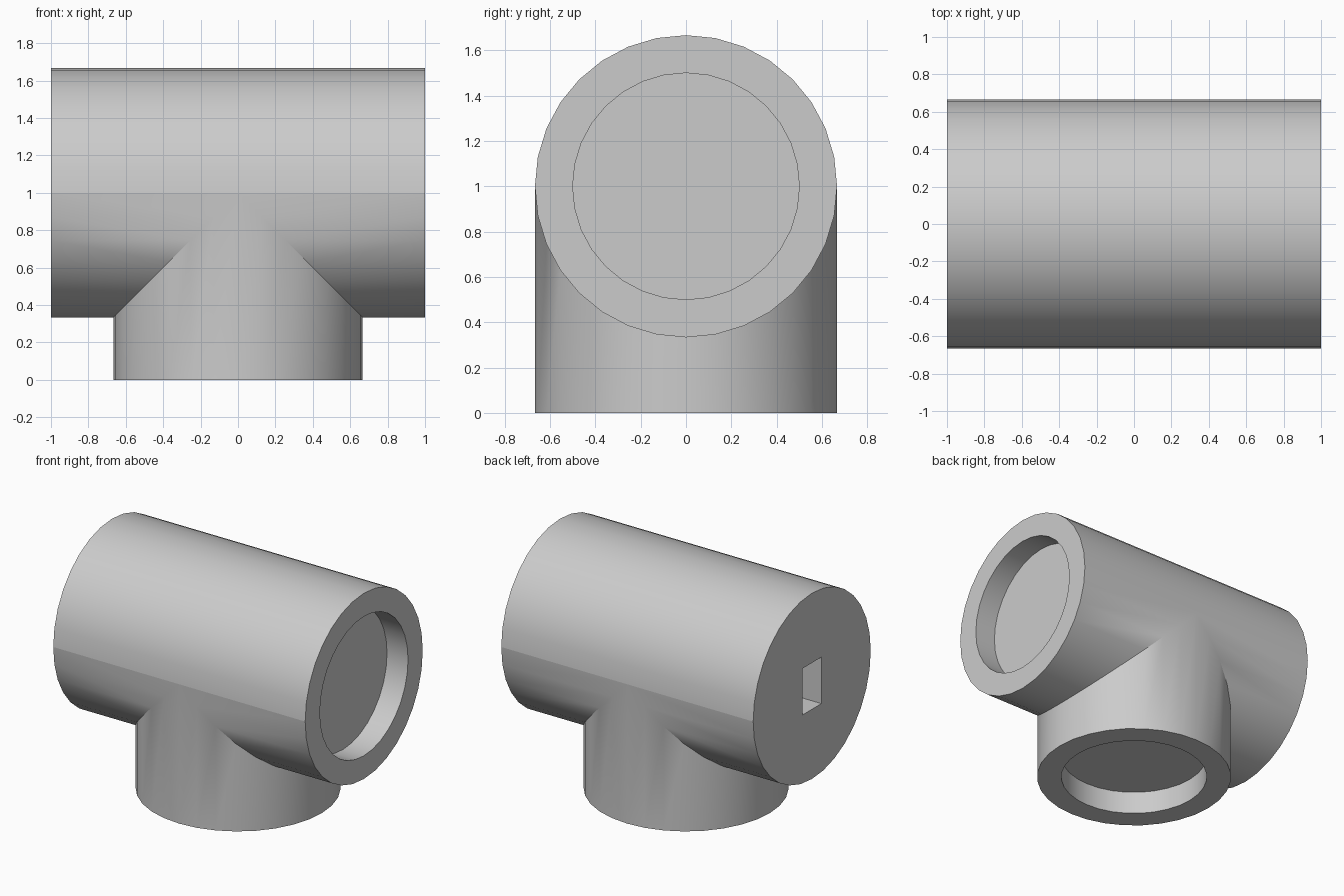
import bpy, bmesh, math
from mathutils import Vector

cube = bpy.data.objects.get("Cube")
if cube:
    bpy.data.objects.remove(cube)

SIDES = 32
R, BORE, DEPTH = 2 / 3, 0.5, 1 / 6
AXIS_Z = 1.0

grey = bpy.data.materials.new("plain grey")
grey.use_nodes = True
colour = (0.6, 0.6, 0.6, 1)
grey.diffuse_color = colour
grey.node_tree.nodes["Principled BSDF"].inputs["Base Color"].default_value = colour

bm = bmesh.new()
circle = [(math.cos(math.tau * i / SIDES), math.sin(math.tau * i / SIDES))
          for i in range(SIDES)]
pairs = [(circle[i], circle[(i + 1) % SIDES]) for i in range(SIDES)]


def face(points):
    """Add a face, dropping repeated corners."""
    unique = []
    for p in points:
        p = Vector(p)
        if all((p - q).length > 1e-5 for q in unique):
            unique.append(p)
    if len(unique) > 2:
        bm.faces.new([bm.verts.new(p) for p in unique])


def socket(place):
    """Flat rim, bore wall and floor; place maps (a, b, depth) to space."""
    rings = [(R, 0), (BORE, 0), (BORE, DEPTH)]
    for (r0, d0), (r1, d1) in zip(rings, rings[1:]):
        for (a, b), (c, d) in pairs:
            face([place(a * r0, b * r0, d0), place(c * r0, d * r0, d0),
                  place(c * r1, d * r1, d1), place(a * r1, b * r1, d1)])
    face([place(a * BORE, b * BORE, DEPTH) for a, b in circle])


# Main tube: whole strips above the axis, strips ending at the mitre below it
for (y0, z0), (y1, z1) in pairs:
    y0, z0, y1, z1 = (R * v for v in (y0, z0, y1, z1))
    if z0 + z1 > 0:
        face([(-1, y0, AXIS_Z + z0), (1, y0, AXIS_Z + z0),
              (1, y1, AXIS_Z + z1), (-1, y1, AXIS_Z + z1)])
    else:
        for s in (-1, 1):
            face([(s, y0, AXIS_Z + z0), (s * abs(z0), y0, AXIS_Z + z0),
                  (s * abs(z1), y1, AXIS_Z + z1), (s, y1, AXIS_Z + z1)])

# Branch tube: its top edge follows the same mitre
for (x0, y0), (x1, y1) in pairs:
    x0, y0, x1, y1 = (R * v for v in (x0, y0, x1, y1))
    face([(x0, y0, 0), (x1, y1, 0),
          (x1, y1, AXIS_Z - abs(x1)), (x0, y0, AXIS_Z - abs(x0))])

# Open sockets at the left end and the bottom, flat cap at the right end
socket(lambda a, b, d: (1 - d, a, AXIS_Z + b))
socket(lambda a, b, d: (a, b, d))
face([(-1, a * R, AXIS_Z + b * R) for a, b in circle])

bmesh.ops.remove_doubles(bm, verts=bm.verts, dist=1e-4)
bmesh.ops.recalc_face_normals(bm, faces=bm.faces)
mesh = bpy.data.meshes.new("tee_body")
bm.to_mesh(mesh)
bm.free()
mesh.materials.append(grey)
body = bpy.data.objects.new("tee_body", mesh)
bpy.context.collection.objects.link(body)

# Rectangular slot in the closed end
bpy.ops.mesh.primitive_cube_add(size=1, location=(-1, 0, AXIS_Z))
cutter = bpy.context.object
cutter.name = "slot_cutter"
cutter.scale = (2 * DEPTH, 0.214, 1 / 3)
cutter.data.materials.append(grey)
cutter.hide_render = True
bpy.ops.object.select_all(action='DESELECT')
body.select_set(True)
bpy.context.view_layer.objects.active = body
cut = body.modifiers.new("slot", 'BOOLEAN')
cut.operation, cut.solver, cut.object = 'DIFFERENCE', 'EXACT', cutter
bpy.ops.object.modifier_apply(modifier=cut.name)
bpy.data.objects.remove(cutter)

bpy.ops.object.shade_smooth_by_angle(angle=math.radians(32))
